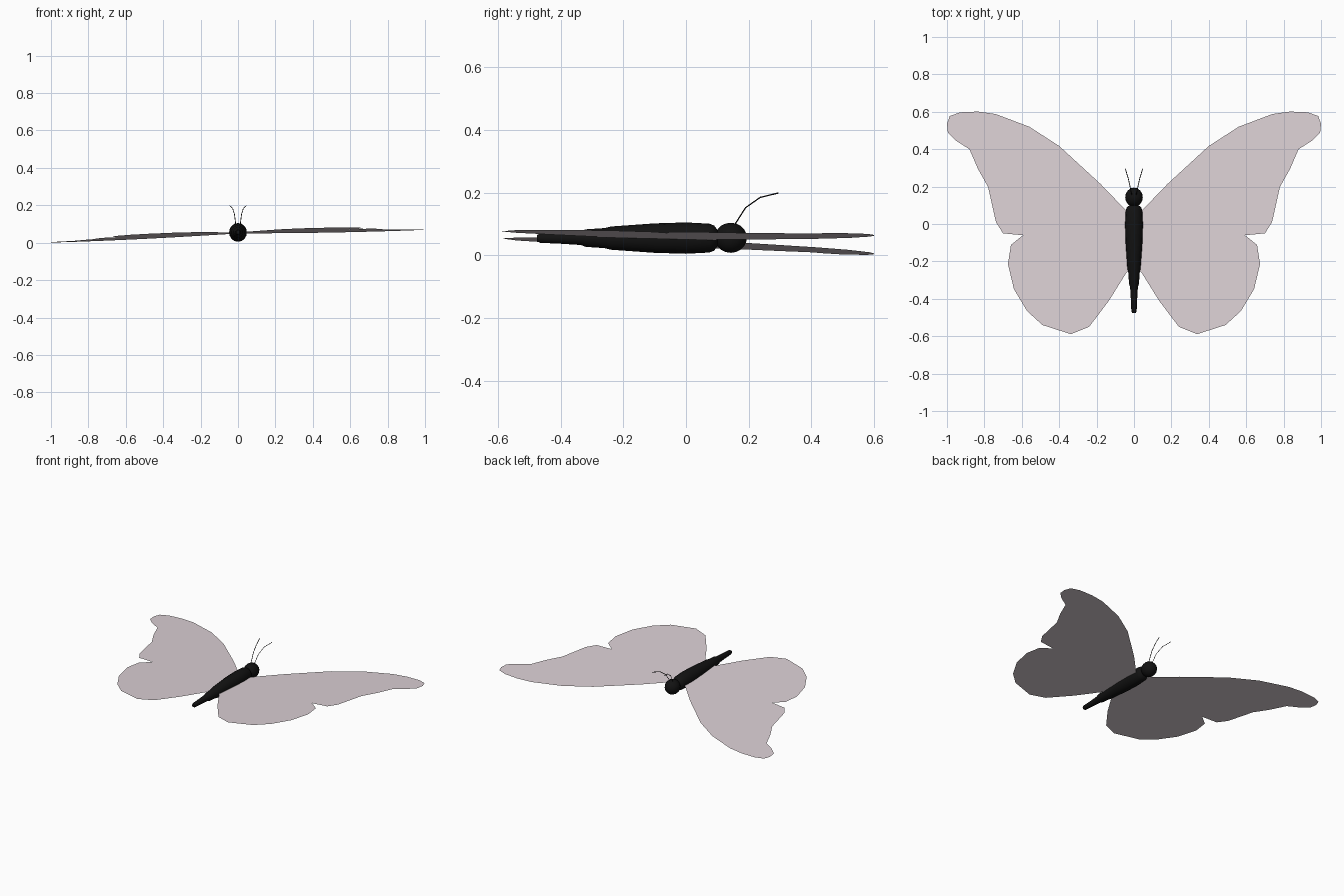
import bpy
import math

if "Cube" in bpy.data.objects:
    bpy.data.objects.remove(bpy.data.objects["Cube"])


def material(name, color):
    mat = bpy.data.materials.new(name)
    mat.diffuse_color = color
    mat.use_nodes = True
    mat.node_tree.nodes["Principled BSDF"].inputs["Base Color"].default_value = mat.diffuse_color
    return mat


def add_object(name, data, mat):
    obj = bpy.data.objects.new(name, data)
    data.materials.append(mat)
    bpy.context.collection.objects.link(obj)
    return obj


def mesh_object(name, verts, faces, mat):
    mesh = bpy.data.meshes.new(name)
    mesh.from_pydata(verts, [], faces)
    mesh.update()
    return add_object(name, mesh, mat)


black = material("body_black", (0.006, 0.006, 0.006, 1))
pale = material("wing_pale", (0.72, 0.64, 0.67, 1))

# Wings: flat sheets sharing one slightly rolled and pitched plane
OUTLINE = [
    (0.02, 0.04), (0.045, 0.075), (0.18, 0.215), (0.40, 0.417), (0.56, 0.52),
    (0.74, 0.588), (0.834, 0.601), (0.93, 0.597), (0.985, 0.577), (1.0, 0.535),
    (0.995, 0.487), (0.95, 0.444), (0.88, 0.40), (0.834, 0.294), (0.78, 0.198),
    (0.76, 0.107), (0.738, 0.01), (0.70, -0.05), (0.594, -0.06), (0.658, -0.112),
    (0.674, -0.214), (0.642, -0.348), (0.572, -0.465), (0.49, -0.54),
    (0.337, -0.589), (0.24, -0.55), (0.134, -0.41), (0.045, -0.267), (0.015, -0.23),
]
for name, side in (("right_wing", 1), ("left_wing", -1)):
    pts = [(side * x, y, 0.05 + 0.034 * side * x - 0.026 * y) for x, y in OUTLINE]
    if side > 0:
        pts.reverse()  # keep the normals facing up
    mesh_object(name, pts, [range(len(pts))], pale)

# Body: stepped, tapering profile (y, radius) turned round the long axis
PROFILE = [
    (0.10, 0.026), (0.09, 0.04), (0.075, 0.046), (0.0, 0.05), (-0.10, 0.047),
    (-0.24, 0.037), (-0.26, 0.032), (-0.32, 0.028), (-0.335, 0.022),
    (-0.40, 0.018), (-0.465, 0.015), (-0.475, 0.010),
]
N = 16
verts = [(0.95 * r * math.cos(2 * math.pi * i / N), y,
          0.055 + r * math.sin(2 * math.pi * i / N))
         for y, r in PROFILE for i in range(N)]
faces = [(k * N + i, k * N + (i + 1) % N, (k + 1) * N + (i + 1) % N, (k + 1) * N + i)
         for k in range(len(PROFILE) - 1) for i in range(N)]
faces = [f[::-1] for f in faces]
faces.append(tuple(range(N)))
faces.append(tuple(range(len(verts) - 1, len(verts) - N - 1, -1)))
body = mesh_object("body", verts, faces, black)

# Head
bpy.ops.mesh.primitive_uv_sphere_add(segments=16, ring_count=10, radius=0.048,
                                     location=(0, 0.143, 0.056))
head = bpy.context.object
head.name = "head"
head.scale = (0.98, 1.07, 1)
head.data.materials.append(black)

# Antennae: thin bent feelers sweeping forward and up
for name, side in (("right_antenna", 1), ("left_antenna", -1)):
    curve = bpy.data.curves.new(name, "CURVE")
    curve.dimensions = "3D"
    curve.bevel_depth = 0.002
    curve.bevel_resolution = 0
    curve.use_fill_caps = True
    path = [(0.012, 0.155, 0.097), (0.019, 0.19, 0.152),
            (0.029, 0.237, 0.185), (0.046, 0.295, 0.199)]
    spline = curve.splines.new("POLY")
    spline.points.add(len(path) - 1)
    for point, (x, y, z) in zip(spline.points, path):
        point.co = (side * x, y, z, 1)
    add_object(name, curve, black)

# Smooth shading on the rounded parts
bpy.ops.object.select_all(action="DESELECT")
for obj in (body, head):
    obj.select_set(True)
bpy.context.view_layer.objects.active = body
bpy.ops.object.shade_smooth_by_angle(angle=math.radians(35))
